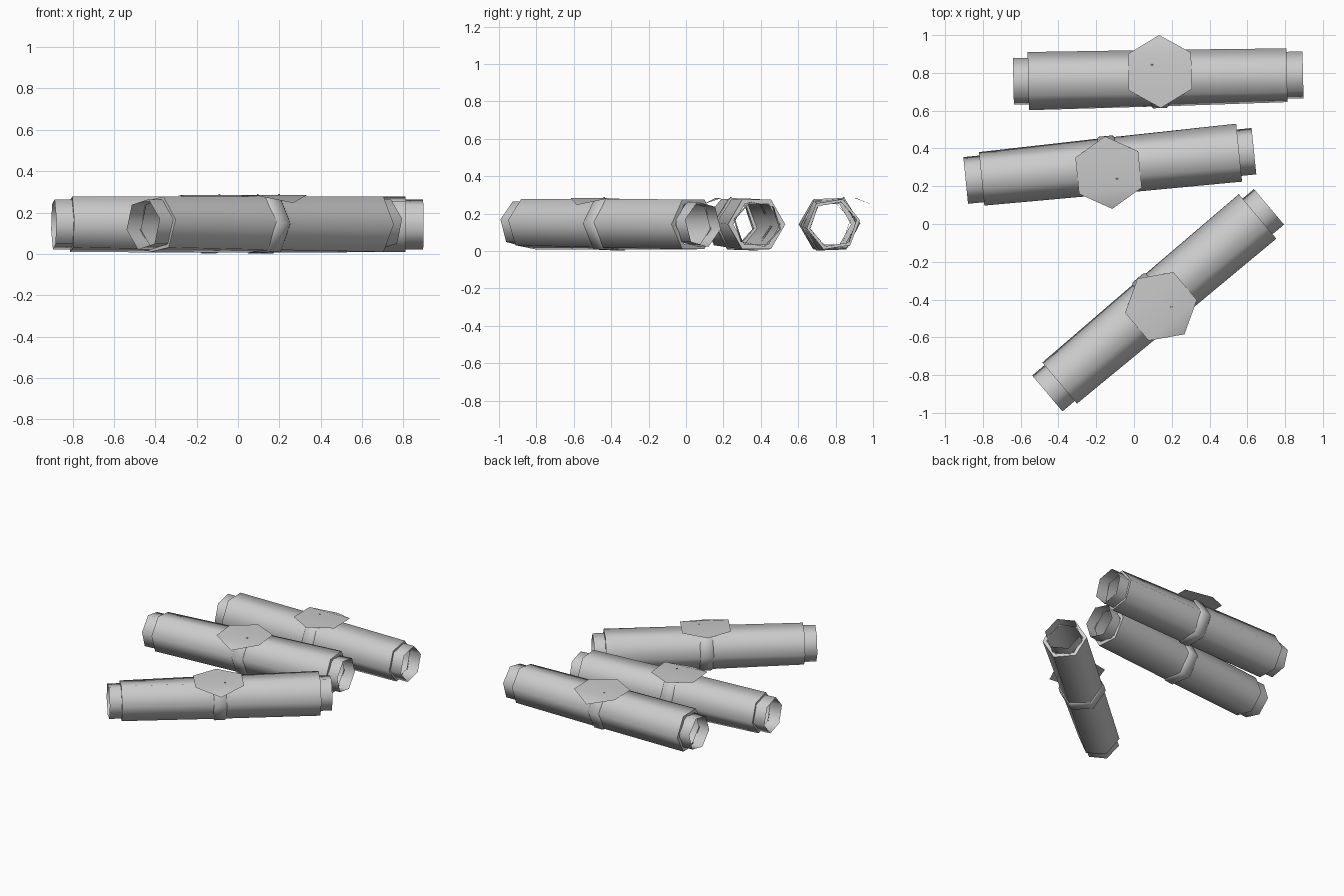
import bpy, bmesh
from math import radians, sin, cos, pi
from mathutils import Matrix

if "Cube" in bpy.data.objects:
    bpy.data.objects.remove(bpy.data.objects["Cube"])

grey = bpy.data.materials.new("plain_grey")
grey.use_nodes = True
grey.diffuse_color = (0.6, 0.6, 0.6, 1)
grey.node_tree.nodes["Principled BSDF"].inputs["Base Color"].default_value = (0.6, 0.6, 0.6, 1)

AXIS_Z = 0.143


def finish(bm, name, place, smooth=True):
    mesh = bpy.data.meshes.new(name)
    bm.to_mesh(mesh)
    bm.free()
    mesh.materials.append(grey)
    ob = bpy.data.objects.new(name, mesh)
    bpy.context.collection.objects.link(ob)
    ob.matrix_world = place
    if smooth:
        bpy.ops.object.select_all(action='DESELECT')
        ob.select_set(True)
        bpy.context.view_layer.objects.active = ob
        bpy.ops.object.shade_smooth_by_angle(angle=radians(70))
    return ob


def hex_skin(name, stations, place):
    """Open six-sided skin along x from (x, radius, twist) stations."""
    bm = bmesh.new()
    rings = []
    for x, r, twist in stations:
        angles = [i * pi / 3 + radians(twist) for i in range(6)]
        rings.append([bm.verts.new((x, r * cos(a), AXIS_Z + r * sin(a))) for a in angles])
    for a, b in zip(rings, rings[1:]):
        for i in range(6):
            j = (i + 1) % 6
            bm.faces.new((a[i], a[j], b[j], b[i]))
    bmesh.ops.recalc_face_normals(bm, faces=bm.faces)
    return finish(bm, name, place)


def plate(name, place):
    """Thin hexagon lid with one corner bent down."""
    bm = bmesh.new()
    corners = []
    for i in range(6):
        a = pi / 2 + i * pi / 3
        z = 0.246 if i == 0 else 0.284
        corners.append(bm.verts.new((0.01 + 0.193 * cos(a), 0.035 + 0.193 * sin(a), z)))
    bm.faces.new(corners[1:])
    bm.faces.new((corners[0], corners[1], corners[5]))
    bmesh.ops.recalc_face_normals(bm, faces=bm.faces)
    if bm.faces[:][0].normal.z < 0:
        bmesh.ops.reverse_faces(bm, faces=bm.faces)
    return finish(bm, name, place)


def pin(name, place):
    bm = bmesh.new()
    bmesh.ops.create_cone(bm, cap_ends=True, segments=6, radius1=0.006, radius2=0.004, depth=0.006,
                          matrix=Matrix.Translation((-0.031, 0.072, 0.286)))
    return finish(bm, name, place, False)


# Sleeve with a stepped end at each side and a twisted, slightly tapering body
SLEEVE = [(-0.688, 0.126, 0), (-0.688, 0.154, 0), (-0.035, 0.150, 4),
          (0.05, 0.150, 5), (0.682, 0.144, 9), (0.682, 0.126, 9)]
# Raised band round the middle
BAND = [(-0.04, 0.149, 2), (-0.03, 0.159, 2), (0.042, 0.159, 2), (0.052, 0.149, 2)]

# Three copies: centre and heading of each tube
for label, x, y, heading in (("back", 0.128, 0.772, 1.3),
                             ("middle", -0.128, 0.308, 185.8),
                             ("front", 0.128, -0.403, 220.1)):
    place = Matrix.Translation((x, y, 0)) @ Matrix.Rotation(radians(heading), 4, 'Z')
    hex_skin(label + "_sleeve", SLEEVE, place)
    hex_skin(label + "_band", BAND, place)
    hex_skin(label + "_left_tip", [(-0.767, 0.126, 12), (-0.68, 0.126, 12)], place)
    hex_skin(label + "_right_tip", [(0.675, 0.127, 12), (0.767, 0.127, 12)], place)
    plate(label + "_lid", place)
    pin(label + "_pin", place)
